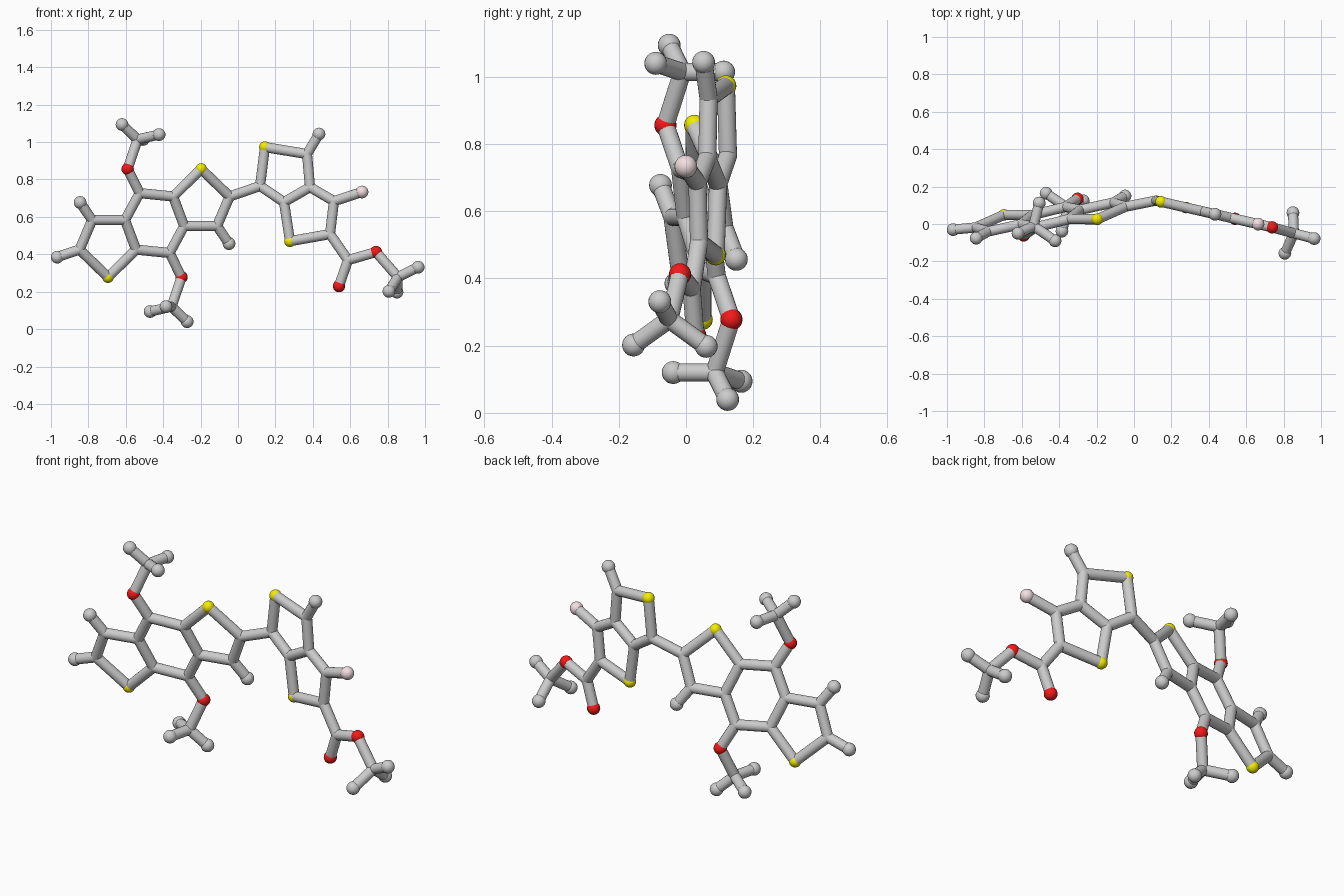
import bpy, bmesh
from mathutils import Vector, Matrix

if "Cube" in bpy.data.objects:
    bpy.data.objects.remove(bpy.data.objects["Cube"])

STICK = 0.027
RADIUS = {"C": STICK, "H": 0.034, "O": 0.033, "S": 0.031, "F": 0.034}
NAME = {"C": "stick_joints", "H": "end_balls", "O": "red_balls", "S": "yellow_balls", "F": "pink_ball"}
COLOUR = {"O": (0.9, 0.01, 0.01, 1), "S": (0.9, 0.85, 0.0, 1), "F": (0.9, 0.74, 0.76, 1)}

materials = {}
for k, c in COLOUR.items():
    materials[k] = bpy.data.materials.new(NAME[k])
    materials[k].diffuse_color = c


def finish(name, bm, mat=None):
    mesh = bpy.data.meshes.new(name)
    bm.to_mesh(mesh)
    bm.free()
    ob = bpy.data.objects.new(name, mesh)
    bpy.context.collection.objects.link(ob)
    if mat:
        mesh.materials.append(mat)
    for p in mesh.polygons:
        p.use_smooth = len(p.vertices) <= 4


def build(part, atoms, bonds):
    """atoms: name -> position, first letter is the ball kind; bonds: chains of names."""
    for kind in RADIUS:
        spots = [p for n, p in atoms.items() if n[0] == kind]
        if not spots:
            continue
        bm = bmesh.new()
        for p in spots:
            bmesh.ops.create_uvsphere(bm, u_segments=20, v_segments=12, radius=RADIUS[kind],
                                      matrix=Matrix.Translation(p))
        finish(f"{part}_{NAME[kind]}", bm, materials.get(kind))
    bm = bmesh.new()
    for chain in bonds.split():
        names = chain.split("-")
        for a, b in zip(names, names[1:]):
            d = atoms[b] - atoms[a]
            m = Matrix.Translation((atoms[a] + atoms[b]) / 2) @ d.to_track_quat("Z", "Y").to_matrix().to_4x4()
            bmesh.ops.create_cone(bm, cap_ends=True, segments=20, radius1=STICK, radius2=STICK,
                                  depth=d.length, matrix=m)
    finish(f"{part}_sticks", bm)


# Left three-ring body: one half, then its point reflection through the centre
centre = Vector((-0.446, 0.037, 0.567))
flat = {"S": (.249, .289), "Ca": (.401, .142), "Cb": (.334, -.016), "H": (.398, -.110),
        "Cc": (.158, -.016), "Cd": (.099, .142), "Ce": (-.080, .160), "O": (-.144, .289)}
half = {n: Vector((x, .22 * x - .23 * z, z)) for n, (x, z) in flat.items()}
half.update(Cm=Vector((-.091, -.048, .447)), Hm1=Vector((-.174, -.087, .527)),
            Hm2=Vector((.024, -.127, .473)), Hm3=Vector((-.061, .075, .447)))
body = {}
for n, p in half.items():
    body[n] = centre + p
    body[n + "2"if n[-1] not in "123" else n + "r"] = centre - p
body["H_end"] = Vector((-0.967, -0.03, 0.385))
body["C_link"] = Vector((0.118, 0.125, 0.765))
build("left_body", body,
      "Cd-S-Ca-Cb-Cc-Cd-Ce-O-Cm-Hm1 Cm-Hm2 Cm-Hm3 Cb-H "
      "Cd2-S2-Ca2-Cb2-Cc2-Cd2-Ce2-O2-Cm2-Hm1r Cm2-Hm2r Cm2-Hm3r Cb2-H2 "
      "Ce-Cc2 Ce2-Cc Ca2-H_end Ca-C_link")

# Right two-ring body, lying in an upright tilted plane
flat = {"Ca": (.118, .765), "S1": (.144, .973), "Cb": (.369, .936), "H1": (.433, 1.043),
        "Cc": (.385, .759), "Cd": (.246, .679), "S2": (.278, .470), "Ce": (.492, .508),
        "Cf": (.513, .684), "F": (.663, .733), "Cg": (.588, .369), "O1": (.540, .230),
        "O2": (.738, .412)}
right = {n: Vector((x, .152 - .23 * x, z)) for n, (x, z) in flat.items()}
right.update(Cm=Vector((.855, -.05, .278)), Hm1=Vector((.963, -.078, .331)),
             Hm2=Vector((.850, .06, .198)), Hm3=Vector((.807, -.156, .202)))
build("right_body", right,
      "Ca-S1-Cb-Cc-Cd-Ca Cb-H1 Cd-S2-Ce-Cf-Cc Cf-F Ce-Cg-O1 Cg-O2-Cm-Hm1 Cm-Hm2 Cm-Hm3")

for m in bpy.data.materials:
    if m.users and not m.is_grease_pencil:
        m.use_nodes = True
        m.node_tree.nodes["Principled BSDF"].inputs["Base Color"].default_value = m.diffuse_color
